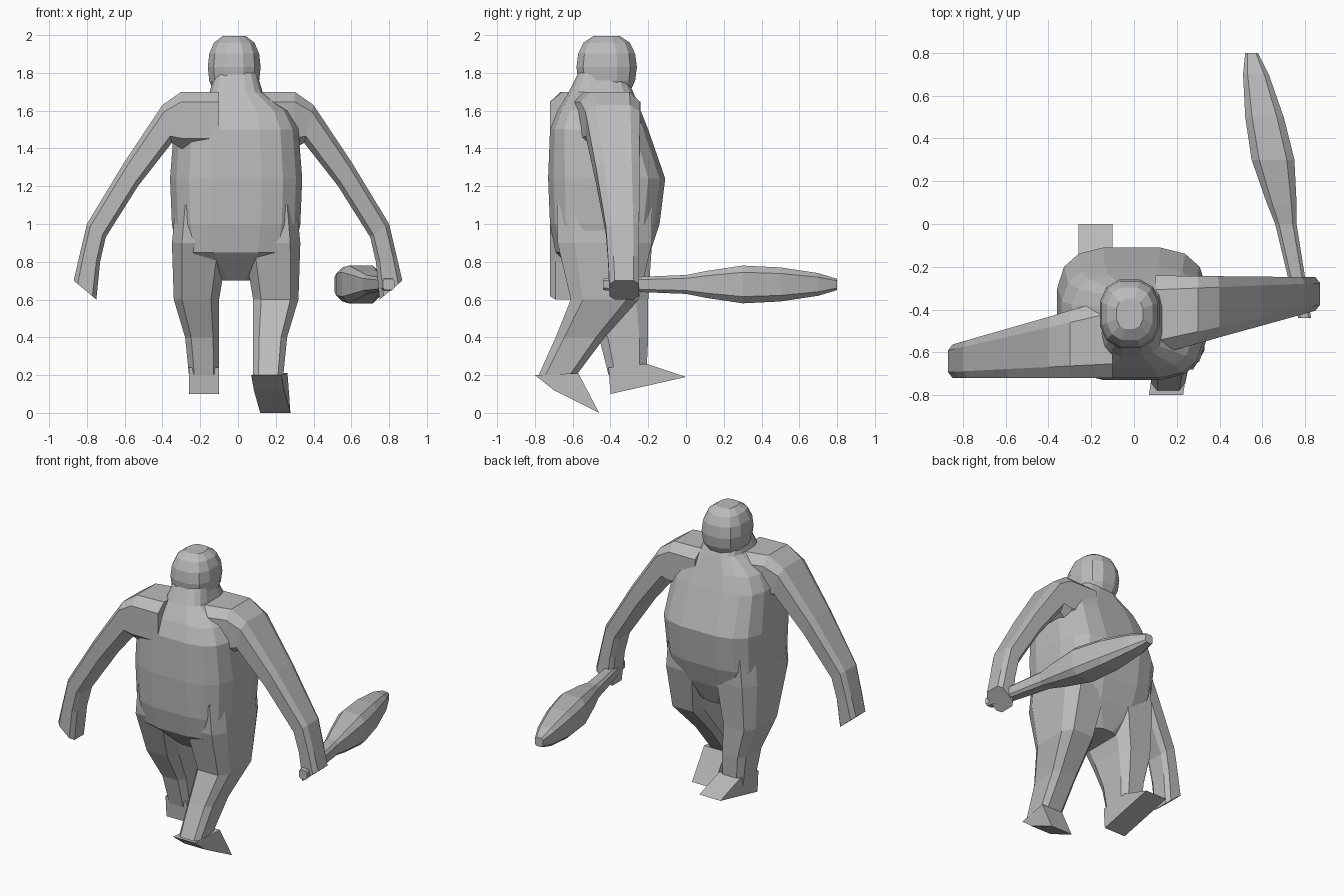
import bpy, bmesh, math
from mathutils import Vector

if "Cube" in bpy.data.objects:
    bpy.data.objects.remove(bpy.data.objects["Cube"], do_unlink=True)

grey = (.5, .5, .5, 1)
clay = bpy.data.materials.new("clay grey")
clay.use_nodes = True
clay.diffuse_color = grey
clay.node_tree.nodes["Principled BSDF"].inputs["Base Color"].default_value = grey


def finish(name, bm):
    """Turn a finished bmesh into a flat shaded object."""
    bmesh.ops.recalc_face_normals(bm, faces=bm.faces)
    mesh = bpy.data.meshes.new(name)
    bm.to_mesh(mesh)
    bm.free()
    mesh.materials.append(clay)
    part = bpy.data.objects.new(name, mesh)
    bpy.context.collection.objects.link(part)


def skin(name, loops):
    """Join closed loops of points into a capped tube."""
    bm = bmesh.new()
    loops = [[bm.verts.new(point) for point in loop] for loop in loops]
    for lower, upper in zip(loops, loops[1:]):
        for k in range(len(lower)):
            bm.faces.new((lower[k - 1], lower[k], upper[k], upper[k - 1]))
    bm.faces.new(loops[0])
    bm.faces.new(loops[-1])
    finish(name, bm)


def rounded_box(centre, across, along, sides=8, power=.5):
    """Loop of points around a centre, spanned by two half axes."""
    def bend(value):
        return math.copysign(abs(value) ** power, value)

    turns = [math.tau * (k + .5) / sides for k in range(sides)]
    reach = bend(math.cos(turns[0]))
    return [Vector(centre) + Vector(across) * bend(math.cos(t)) / reach
            + Vector(along) * bend(math.sin(t)) / reach for t in turns]


def level(x, y, z, width, depth, **shape):
    """Horizontal loop given by its half width and half depth."""
    return rounded_box((x, y, z), (width, 0, 0), (0, depth, 0), **shape)


def arm(name, side, shoulder_y, hand_y):
    """Arm tapering outwards, drawn by its outer and inner edges."""
    edges = [((.1, 1.7), (.1, 1.4)), ((.3, 1.7), (.3, 1.4)),
             ((.4, 1.63), (.35, 1.43)), ((.6, 1.33), (.53, 1.2)),
             ((.8, 1), (.7, .93)), ((.84, .83), (.73, .8)),
             ((.87, .7), (.75, .6))]
    loops = []
    for (outer_x, outer_z), (inner_x, inner_z) in edges:
        y = shoulder_y + (hand_y - shoulder_y) * outer_x
        centre = (side * (outer_x + inner_x) / 2, y, (outer_z + inner_z) / 2)
        across = (side * (outer_x - inner_x) / 2, 0, (outer_z - inner_z) / 2)
        loops.append(rounded_box(centre, across, (0, .2 - .14 * outer_x, 0)))
    skin(name, loops)


def leg(name, side, ankle_y, knee_y, thigh_y):
    """Leg widening from the ankle to the hip."""
    hip_y = -.43
    skin(name, [
        level(side * .17 - body_x, ankle_y, .2, .08, .1),
        level(side * .18 - body_x, knee_y, .4, .09, .13),
        level(side * .21 - body_x, thigh_y, .6, .12, .18),
        level(side * .19 - body_x, hip_y, .9, .15, .25),
        level(side * .18 - body_x, hip_y, 1.1, .14, .25),
    ])


def foot(name, x, turn, outline):
    """Wedge with a side outline of (y, z), turned slightly sideways."""
    half = .08
    heel = outline[0][0]
    skin(name, [[(x + edge + turn * (y - heel), y, z) for y, z in outline]
                for edge in (-half, half)])


body_x = .01

# Heavy torso with a hanging belly, narrowing to the neck
torso = [(.7, .1, -.4, .14), (.85, .31, -.44, .25), (1, .34, -.43, .29),
         (1.24, .35, -.42, .31), (1.5, .33, -.46, .26),
         (1.6, .28, -.46, .22), (1.7, .14, -.45, .17), (1.8, .11, -.45, .12)]
skin("torso", [level(-body_x, y, z, width, depth, sides=16, power=.6)
               for z, width, y, depth in torso])

# Rounded head, flattened at the chin and crown
head_loops = []
for step in range(-3, 4):
    tilt = math.radians(step * 25)
    swell = math.cos(tilt) ** .6
    head_loops.append(level(-.02, -.42, 1.83 + .17 * math.sin(tilt),
                            .14 * swell, .16 * swell, sides=12, power=.8))
skin("head", head_loops)

# Arms swinging in opposite directions
arm("right_arm", side=-1, shoulder_y=-.52, hand_y=-.66)
arm("left_arm", side=1, shoulder_y=-.44, hand_y=-.31)

# Legs in mid stride
leg("right_leg", side=-1, ankle_y=-.31, knee_y=-.33, thigh_y=-.38)
leg("left_leg", side=1, ankle_y=-.68, knee_y=-.56, thigh_y=-.43)

# Feet, one planted forward and one pushing off on its toe
foot("right_foot", x=-.18, turn=0,
     outline=[(-.4, .1), (-.41, .24), (-.21, .26), (0, .19)])
foot("left_foot", x=.15, turn=.14,
     outline=[(-.8, .2), (-.57, .21), (-.46, 0), (-.7, .12)])

# Club in the left hand, swelling towards its far end
club = [(-.44, .03), (-.25, .04), (0, .05), (.1, .07), (.3, .1),
        (.5, .09), (.7, .06), (.8, .03)]
skin("club", [rounded_box((.71 - y / 5, y, .68), (size, 0, 0), (0, 0, size))
              for y, size in club])
